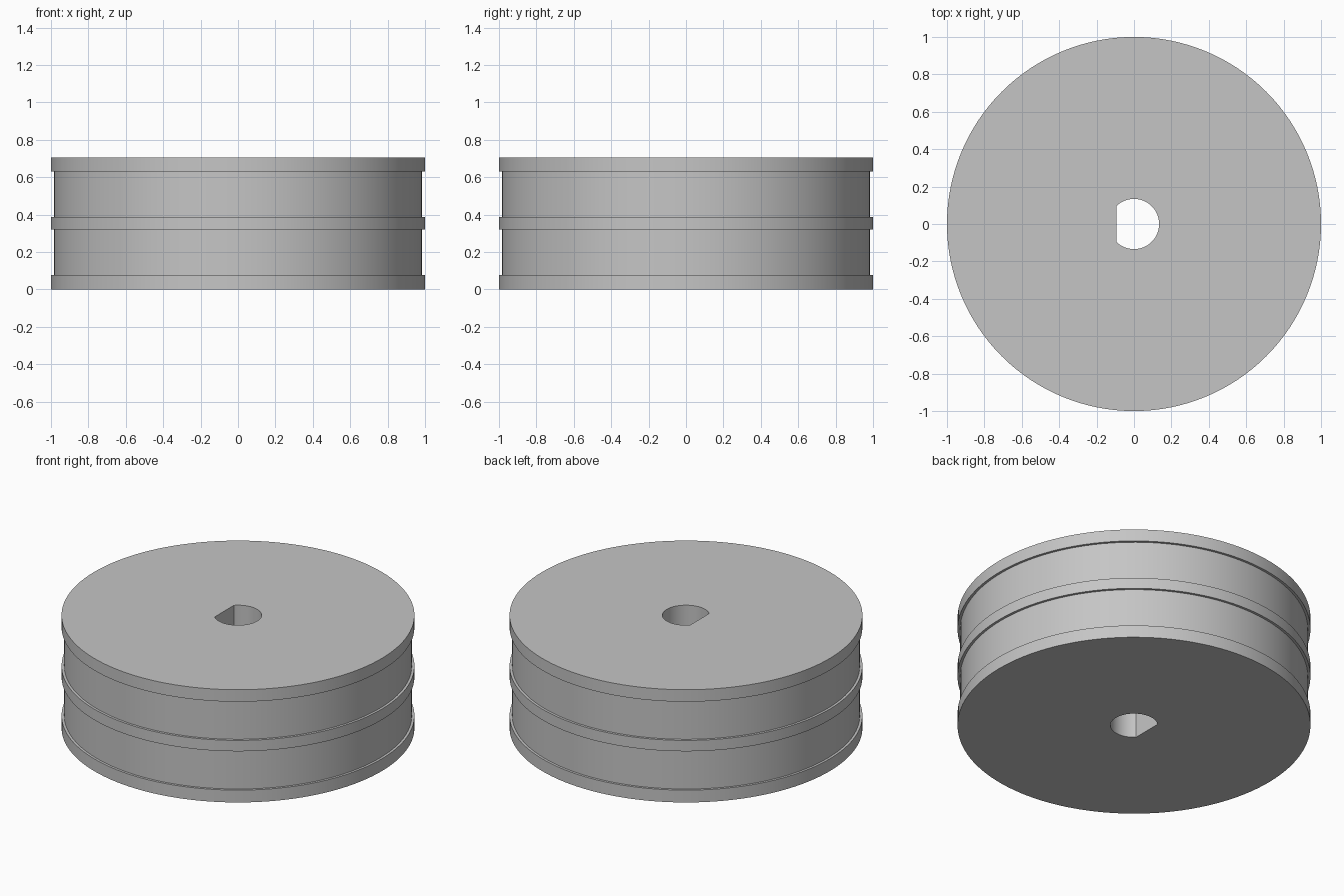
import bpy
import bmesh
from math import cos, sin, tau, radians, sqrt

cube = bpy.data.objects.get("Cube")
if cube:
    bpy.data.objects.remove(cube, do_unlink=True)

SEGMENTS = 128
HEIGHT = 0.705
RIM, GROOVE, BORE = 1.0, 0.985, 0.134
FLAT = -BORE * sqrt(0.5)      # flat side of the D-shaped bore

# Single grey material
grey = bpy.data.materials.new("plain_grey")
grey.use_nodes = True
colour = (0.56, 0.56, 0.56, 1)
grey.diffuse_color = colour
grey.node_tree.nodes["Principled BSDF"].inputs["Base Color"].default_value = colour

bm = bmesh.new()


def ring(radius, z, flat=-2.0):
    """Circle of vertices, cut straight where x would pass the flat."""
    angles = [tau * i / SEGMENTS for i in range(SEGMENTS)]
    return [bm.verts.new((max(radius * cos(a), flat), radius * sin(a), z))
            for a in angles]


# Outer profile: three flanges separated by two shallow grooves
profile = [(RIM, 0)]
for low, high in ((0.077, 0.32), (0.388, 0.63)):
    profile += [(RIM, low), (GROOVE, low), (GROOVE, high), (RIM, high)]
profile.append((RIM, HEIGHT))

# Bore rings close the section into a solid
rings = [ring(BORE, 0, FLAT)]
rings += [ring(r, z) for r, z in profile]
rings.append(ring(BORE, HEIGHT, FLAT))

for k, lower in enumerate(rings):
    upper = rings[(k + 1) % len(rings)]
    for i in range(SEGMENTS):
        j = (i + 1) % SEGMENTS
        bm.faces.new((lower[i], lower[j], upper[j], upper[i]))
bmesh.ops.recalc_face_normals(bm, faces=bm.faces)

mesh = bpy.data.meshes.new("grooved_wheel")
bm.to_mesh(mesh)
bm.free()
mesh.materials.append(grey)
wheel = bpy.data.objects.new("grooved_wheel", mesh)
bpy.context.collection.objects.link(wheel)

# Smooth round walls with crisp rims
bpy.ops.object.select_all(action="DESELECT")
wheel.select_set(True)
bpy.context.view_layer.objects.active = wheel
bpy.ops.object.shade_smooth_by_angle(angle=radians(30))
